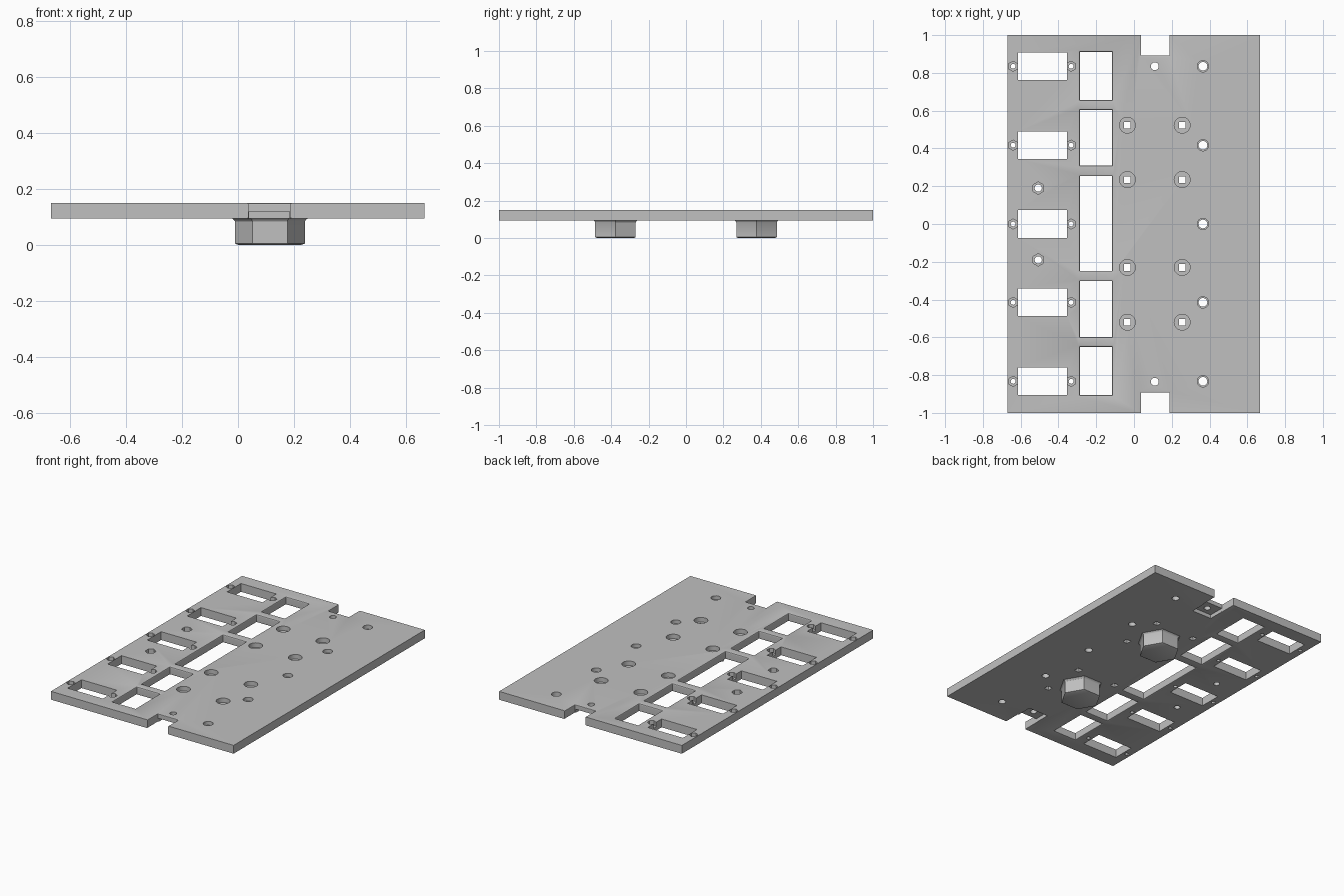
import bpy, bmesh, math

if "Cube" in bpy.data.objects:
    bpy.data.objects.remove(bpy.data.objects["Cube"], do_unlink=True)

grey = bpy.data.materials.new("plate grey")
grey.use_nodes = True
COLOUR = (0.53, 0.53, 0.53, 1)
grey.diffuse_color = COLOUR
grey.node_tree.nodes["Principled BSDF"].inputs["Base Color"].default_value = COLOUR

BOTTOM, TOP = 0.095, 0.15
LOW, HIGH = BOTTOM - 0.02, TOP + 0.02


def loft(bm, rings):
    """Closed solid through a stack of equal-sided rings of points."""
    loops = [[bm.verts.new(p) for p in ring] for ring in rings]
    n = len(loops[0])
    bm.faces.new(loops[0][::-1])
    bm.faces.new(loops[-1])
    for a, b in zip(loops, loops[1:]):
        for i in range(n):
            j = (i + 1) % n
            bm.faces.new((a[i], a[j], b[j], b[i]))


def rect(x0, x1, y0, y1, z, grow=0):
    x0, x1, y0, y1 = x0 - grow, x1 + grow, y0 - grow, y1 + grow
    return [(x0, y0, z), (x1, y0, z), (x1, y1, z), (x0, y1, z)]


def polygon(x, y, r, z, sides, turn=0.0):
    angles = [turn + math.tau * i / sides for i in range(sides)]
    return [(x + r * math.cos(a), y + r * math.sin(a), z) for a in angles]


def box(bm, x0, x1, y0, y1, z0=LOW, z1=HIGH):
    loft(bm, [rect(x0, x1, y0, y1, z) for z in (z0, z1)])


def prism(bm, x, y, r, sides=24, z0=LOW, z1=HIGH, turn=0.0):
    loft(bm, [polygon(x, y, r, z, sides, turn) for z in (z0, z1)])


def rounded_window(bm, x0, x1, y0, y1, r=0.009):
    """Window cutter that flares at both faces to round the rims."""
    steps = [i * math.pi / 8 for i in range(5)]
    lower = [(BOTTOM + r * math.sin(a), r * (1 - math.sin(math.acos(1 - math.sin(a))))) for a in steps]
    upper = [(TOP + BOTTOM - z, g) for z, g in lower[::-1]]
    levels = [(LOW, r)] + lower + upper + [(HIGH, r)]
    loft(bm, [rect(x0, x1, y0, y1, z, g) for z, g in levels])


def finish(bm, name):
    bmesh.ops.recalc_face_normals(bm, faces=bm.faces)
    mesh = bpy.data.meshes.new(name)
    bm.to_mesh(mesh)
    bm.free()
    mesh.materials.append(grey)
    obj = bpy.data.objects.new(name, mesh)
    bpy.context.collection.objects.link(obj)
    return obj


def cut(target, bm):
    cutter = finish(bm, "cutter")
    cutter.hide_render = True
    mod = target.modifiers.new("cut", "BOOLEAN")
    mod.operation = "DIFFERENCE"
    mod.solver = "EXACT"
    mod.object = cutter
    bpy.ops.object.select_all(action="DESELECT")
    bpy.context.view_layer.objects.active = target
    target.select_set(True)
    bpy.ops.object.modifier_apply(modifier=mod.name)
    bpy.data.objects.remove(cutter, do_unlink=True)


# Base plate
bm = bmesh.new()
box(bm, -0.67, 0.668, -1, 1, BOTTOM, TOP)
plate = finish(bm, "base_plate")

ROWS = (-0.833, -0.415, 0, 0.417, 0.835)

# Servo windows, cable windows and end notches
bm = bmesh.new()
for y in ROWS:
    box(bm, -0.614, -0.355, y - 0.073, y + 0.073)
for y0, y1 in ((-0.905, -0.65), (-0.598, -0.303), (-0.248, 0.253), (0.31, 0.603), (0.657, 0.91)):
    rounded_window(bm, -0.286, -0.117, y0, y1)
for s in (-1, 1):
    y0, y1 = sorted((s * 0.892, s * 1.05))
    rounded_window(bm, 0.037, 0.188, y0, y1, 0.005)
cut(plate, bm)

# Through holes
bm = bmesh.new()
corners = [(x, y) for x in (-0.035, 0.255) for y in (-0.52, -0.23, 0.235, 0.523)]
for y in ROWS:
    prism(bm, 0.365, y, 0.023)
    for x in (-0.64, -0.333):
        prism(bm, x, y, 0.013, 12)
for s in (-1, 1):
    prism(bm, 0.11, s * 0.835, 0.021)
    prism(bm, -0.507, s * 0.19, 0.019)
for x, y in corners:
    prism(bm, x, y, 0.025, 4, turn=math.pi / 4)
cut(plate, bm)

# Nut and screw-head pockets from above, clip recesses from below
bm = bmesh.new()
for y in ROWS:
    prism(bm, 0.365, y, 0.03, z0=0.125)
    for x in (-0.64, -0.333):
        prism(bm, x, y, 0.027, 6, z0=0.12, turn=math.pi / 6)
for s in (-1, 1):
    prism(bm, -0.507, s * 0.19, 0.033, 6, z0=0.12, turn=math.pi / 6)
    y0, y1 = sorted((s * 0.785, s * 0.91))
    box(bm, 0.04, 0.185, y0, y1, z1=0.12)
for x, y in corners:
    prism(bm, x, y, 0.042, 32, z0=0.12)
cut(plate, bm)

# Hexagonal feet with a flared collar and a slightly chamfered sole
feet = []
for name, y in (("front_foot", -0.377), ("back_foot", 0.377)):
    bm = bmesh.new()
    profile = ((0.112, 0), (0.125, 0.005), (0.125, 0.084), (0.129, 0.09), (0.137, 0.0955))
    loft(bm, [polygon(0.114, y, r, z, 6) for r, z in profile])
    feet.append(finish(bm, name))

bpy.ops.object.select_all(action="DESELECT")
for obj in [plate] + feet:
    obj.select_set(True)
bpy.context.view_layer.objects.active = plate
bpy.ops.object.shade_smooth_by_angle(angle=math.radians(30))
